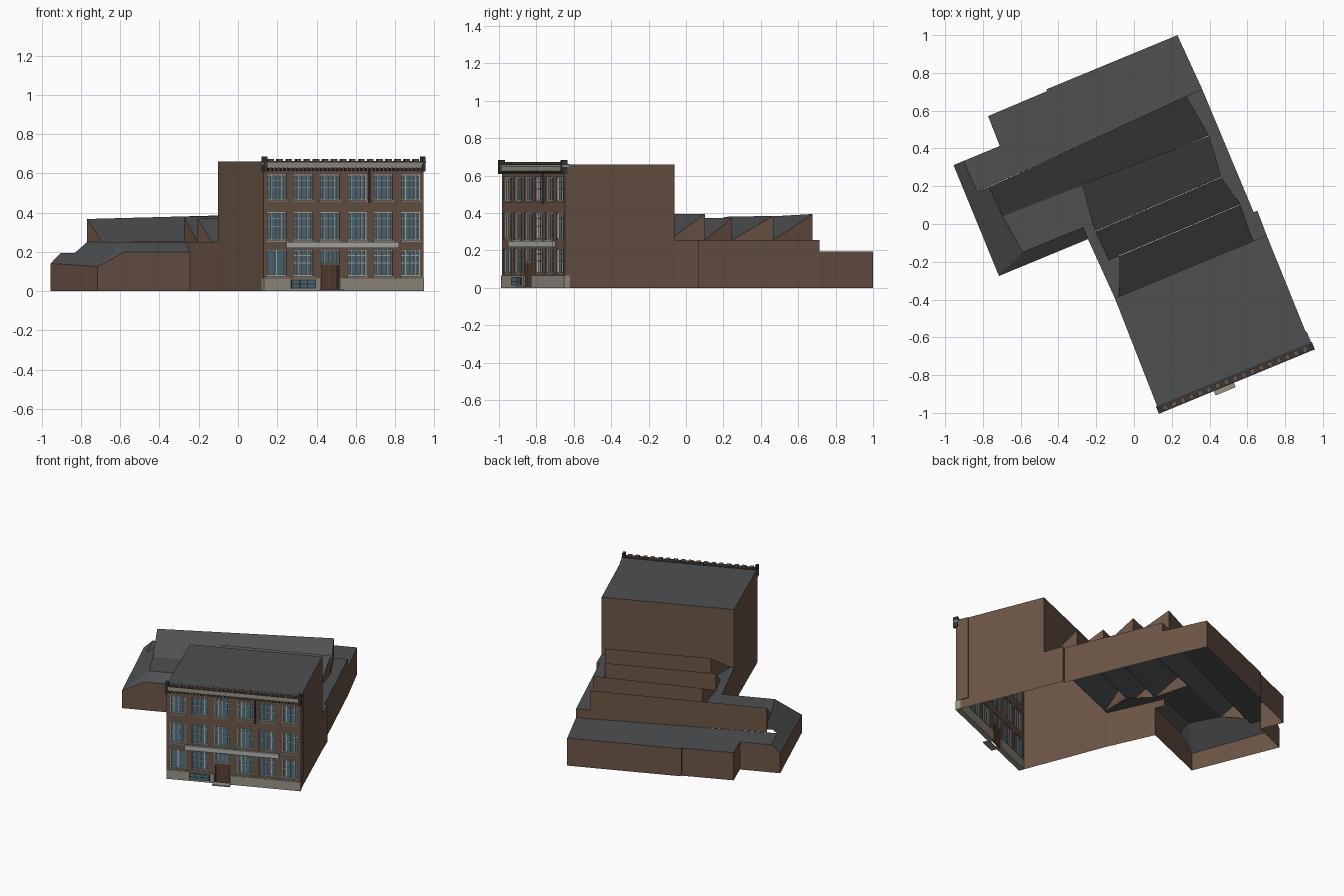
import bpy
from math import atan2
from mathutils import Matrix

# Local frame: u along the facade, v towards the back, origin at the facade's left corner
M = Matrix.Translation((0.13, -0.984, 0)) @ Matrix.Rotation(atan2(0.382, 0.924), 4, 'Z')


def mat(name, c):
    m = bpy.data.materials.new(name)
    m.diffuse_color = (*c, 1)
    return m


BRICK = mat("brick", (0.15, 0.09, 0.062))
ROOF = mat("roof_grey", (0.075, 0.08, 0.083))
STONE = mat("stone", (0.31, 0.29, 0.235))
FRAME = mat("window_frame", (0.45, 0.46, 0.43))
GLASS = mat("glass", (0.08, 0.16, 0.21))
DARK = mat("dark_metal", (0.04, 0.04, 0.04))
DOOR = mat("door_brown", (0.09, 0.05, 0.035))


def mesh(name, verts, faces, mats, idx=None):
    me = bpy.data.meshes.new(name)
    me.from_pydata([M @ Matrix.Translation(v).to_translation() for v in verts], [], faces)
    for m in mats:
        me.materials.append(m)
    if idx:
        me.polygons.foreach_set("material_index", idx)
    ob = bpy.data.objects.new(name, me)
    bpy.context.collection.objects.link(ob)
    return ob


def boxes(name, items, m):
    """Many boxes (u0, u1, v0, v1, z0, z1) as one object."""
    vs, fs = [], []
    for u0, u1, v0, v1, z0, z1 in items:
        n = len(vs)
        vs += [(u, v, z) for z in (z0, z1) for u, v in ((u0, v0), (u1, v0), (u1, v1), (u0, v1))]
        fs += [[n + i for i in f] for f in ((3, 2, 1, 0), (4, 5, 6, 7), (0, 1, 5, 4),
                                            (1, 2, 6, 5), (2, 3, 7, 6), (3, 0, 4, 7))]
    return mesh(name, vs, fs, [m])


def walls(name, tops, base=0.0):
    """Brick wall following a line of top points down to a base height."""
    n = len(tops)
    vs = tops + [(u, v, base) for u, v, z in tops]
    return mesh(name, vs, [(i, i + 1, n + i + 1, n + i) for i in range(n - 1)], [BRICK])


def panel(name, pts, z=None):
    """Single roof surface."""
    vs = [(p[0], p[1], z if z is not None else p[2]) for p in pts]
    return mesh(name, vs, [list(range(len(vs)))], [ROOF])


def tooth(name, fl, fr, bl, br, foot=0.25):
    """Sawtooth roof: slope faces the front, upright brick face at the back."""
    vs = [fl, fr, br, bl, (br[0], br[1], foot), (bl[0], bl[1], foot)]
    return mesh(name, vs, [(0, 1, 2, 3), (3, 2, 4, 5), (1, 4, 2), (0, 3, 5)],
                [ROOF, BRICK], [0, 1, 1, 1])


W = 0.877   # facade width
H = 0.66    # tall block height

# Tall front block, open below
walls("tall_block_sides", [(0, 0.03, H), (0.012, 0.635, H)])
walls("tall_block_right", [(W, 0.03, H), (0.882, 0.635, H)])
walls("tall_block_back", [(0.882, 0.635, H), (0.012, 0.635, H)], 0.25)
panel("tall_block_roof", [(0, 0.0), (W, 0.0), (0.882, 0.635), (0.012, 0.635)], H)

# Low rear building walls
walls("rear_right_wall", [(0.882, 0.635, 0.257), (0.886, 0.775, 0.257),
                          (0.865, 0.775, 0.257), (0.862, 1.48, 0.257)])
walls("rear_back_wall", [(0.862, 1.48, 0.195), (0.85, 1.795, 0.195), (0.1, 1.795, 0.195),
                         (0.1, 1.785, 0.195), (-0.24, 1.782, 0.195), (-0.243, 1.612, 0.195),
                         (-0.45, 1.612, 0.195), (-0.508, 1.612, 0.14),
                         (-0.51, 0.978, 0.125), (-0.36, 0.978, 0.2), (0, 0.978, 0.2)])
walls("rear_left_wall", [(0.012, 0.635, 0.25), (0, 0.978, 0.25)])
walls("wing_roof_end", [(0, 0.978, 0.25), (0, 1.045, 0.25)], 0.2)
walls("roof_step", [(0.862, 1.48, 0.257), (0.77, 1.48, 0.257)], 0.195)

# Low flat and pitched roofs
panel("back_flat_roof", [(0.862, 1.48), (0.85, 1.795), (0.1, 1.795), (0.1, 1.785), (-0.24, 1.782),
                         (-0.243, 1.612), (-0.45, 1.612), (-0.447, 1.433)], 0.195)
panel("right_gutter_roof", [(0.882, 0.635), (0.886, 0.775), (0.865, 0.775), (0.862, 1.48),
                            (0.77, 1.48), (0.802, 1.24), (0.778, 1.012), (0.816, 0.84),
                            (0.803, 0.635)], 0.257)
panel("wing_flat_roof", [(-0.37, 1.262), (-0.346, 1.045), (0, 1.045), (0, 0.978), (0.012, 0.635),
                         (0.037, 0.635), (0.12, 0.832), (0.05, 1.0), (0.081, 1.262)], 0.25)
panel("wing_west_slope", [(-0.51, 0.978, 0.125), (-0.346, 1.045, 0.25), (-0.37, 1.262, 0.25),
                          (-0.38, 1.433, 0.25), (-0.447, 1.433, 0.195), (-0.45, 1.612, 0.195),
                          (-0.508, 1.612, 0.14)])
panel("wing_corner_hip", [(-0.51, 0.978, 0.125), (-0.36, 0.978, 0.2), (-0.346, 1.045, 0.25)])
panel("wing_front_slope", [(-0.36, 0.978, 0.2), (0, 0.978, 0.2), (0, 1.045, 0.25),
                           (-0.346, 1.045, 0.25)])

# Four sawtooth roofs
tooth("sawtooth_1", (0.037, 0.635, 0.25), (0.803, 0.635, 0.257), (0.12, 0.832, 0.395), (0.816, 0.838, 0.395))
tooth("sawtooth_2", (0.06, 0.834, 0.25), (0.816, 0.84, 0.257), (0.05, 1.0, 0.37), (0.778, 1.01, 0.375))
tooth("sawtooth_3", (0.05, 1.002, 0.25), (0.778, 1.012, 0.257), (0.081, 1.258, 0.38), (0.802, 1.238, 0.385))
tooth("sawtooth_4", (-0.37, 1.262, 0.25), (0.802, 1.24, 0.257), (-0.38, 1.433, 0.367), (0.77, 1.479, 0.395), 0.195)

# Facade brickwork: bands and piers leave real openings
cols = [0.074, 0.22, 0.366, 0.517, 0.66, 0.812]
rows = [(0.077, 0.21), (0.258, 0.402), (0.464, 0.593)]
hw = 0.052
T = 0.03
d0, d1 = cols[2] - hw, cols[2] + hw
brick = [(0, d0, 0, T, 0.065, 0.077), (d1, W, 0, T, 0.065, 0.077),
         (0, W, 0, T, 0.21, 0.258), (0, W, 0, T, 0.402, 0.464), (0, W, 0, T, 0.593, H)]
edges = [0] + [e for c in cols for e in (c - hw, c + hw)] + [W]
for z0, z1 in rows:
    brick += [(edges[i], edges[i + 1], 0, T, z0, z1) for i in range(0, len(edges), 2)]
boxes("facade_brickwork", brick, BRICK)
boxes("stone_base", [(0, d0, -0.006, T, 0, 0.065), (d1, W + 0.004, -0.006, T, 0, 0.065)], STONE)
boxes("right_return", [(W, W + 0.006, 0, 0.085, 0.065, H)], BRICK)

# Windows: glass, frame, mullions and sills
glass, frame, sill = [], [], []


def window(c, z0, z1, mull, bars):
    a, b = c - hw, c + hw
    glass.append((a, b, 0.016, 0.02, z0, z1))
    f = 0.006
    for x0, x1 in ((a, a + f), (b - f, b)):
        frame.append((x0, x1, 0.006, 0.024, z0, z1))
    for y0, y1 in ((z0, z0 + f), (z1 - f, z1)):
        frame.append((a, b, 0.006, 0.024, y0, y1))
    for t, w in mull:
        x = a + t * 2 * hw
        frame.append((x - w, x + w, 0.009, 0.023, z0, z1))
    for t in bars:
        z = z0 + t * (z1 - z0)
        frame.append((a, b, 0.011, 0.022, z - 0.002, z + 0.002))


for r, (z0, z1) in enumerate(rows):
    for i, c in enumerate(cols):
        if r == 0 and i == 2:
            window(c, 0.14, 0.21, [(0.25, 0.0015), (0.5, 0.0015), (0.75, 0.0015)], [])
            continue
        if r == 0 and i == 0:
            window(c, z0, z1, [(0.5, 0.004)], [])
        else:
            window(c, z0, z1, [(0.24, 0.003), (0.5, 0.0015), (0.76, 0.003)], [0.5, 0.78])
        sill.append((c - hw - 0.004, c + hw + 0.004, -0.006, 0.01, z0 - 0.007, z0))
boxes("window_glass", glass, GLASS)
boxes("window_frames", frame, FRAME)
boxes("window_sills", sill, STONE)

# Entrance
boxes("door_leaves", [(d0 + 0.005, cols[2] - 0.002, 0.014, 0.022, 0, 0.135),
                      (cols[2] + 0.002, d1 - 0.005, 0.014, 0.022, 0, 0.135)], DOOR)
boxes("door_surround", [(d0, d0 + 0.006, 0.004, 0.025, 0, 0.14), (d1 - 0.006, d1, 0.004, 0.025, 0, 0.14),
                        (cols[2] - 0.002, cols[2] + 0.002, 0.016, 0.021, 0, 0.135)], BRICK)
boxes("door_lintel", [(d0, d1, -0.004, 0.025, 0.133, 0.142)], STONE)
boxes("door_step", [(0.308, 0.424, -0.045, 0.0, 0, 0.008)], STONE)

# Basement grille
boxes("basement_opening", [(0.15, 0.285, -0.009, -0.004, 0.012, 0.058)], DARK)
boxes("basement_panes", [(0.155 + 0.043 * i, 0.193 + 0.043 * i, -0.011, -0.008, z, z + 0.015)
                         for i in range(3) for z in (0.017, 0.038)], GLASS)

# Pale band, cornice, brackets, crenels, corner posts, downpipe
boxes("sign_band", [(0.12, 0.74, -0.014, 0.0, 0.218, 0.25)], FRAME)
boxes("cornice", [(-0.004, W + 0.006, -0.012, 0.02, 0.626, 0.645),
                  (-0.006, W + 0.01, -0.018, 0.02, 0.645, 0.656)], STONE)
boxes("cornice_cap", [(-0.006, W + 0.01, -0.02, 0.022, 0.656, 0.663)], DARK)
boxes("cornice_brackets", [(u, u + 0.009, -0.012, 0, 0.612, 0.626)
                           for u in [i * (W - 0.009) / 39 for i in range(40)]], DARK)
boxes("parapet_blocks", [(u, u + 0.026, -0.016, 0.012, 0.663, 0.673)
                         for u in [0.025 + i * 0.05 for i in range(17)]], BRICK)
boxes("corner_posts", [(u, u + 0.018, -0.02, 0.012, 0.61, 0.685) for u in (-0.005, W - 0.009)], DARK)
boxes("downpipe", [(0.578, 0.586, -0.01, 0, 0.45, 0.612)], DARK)
